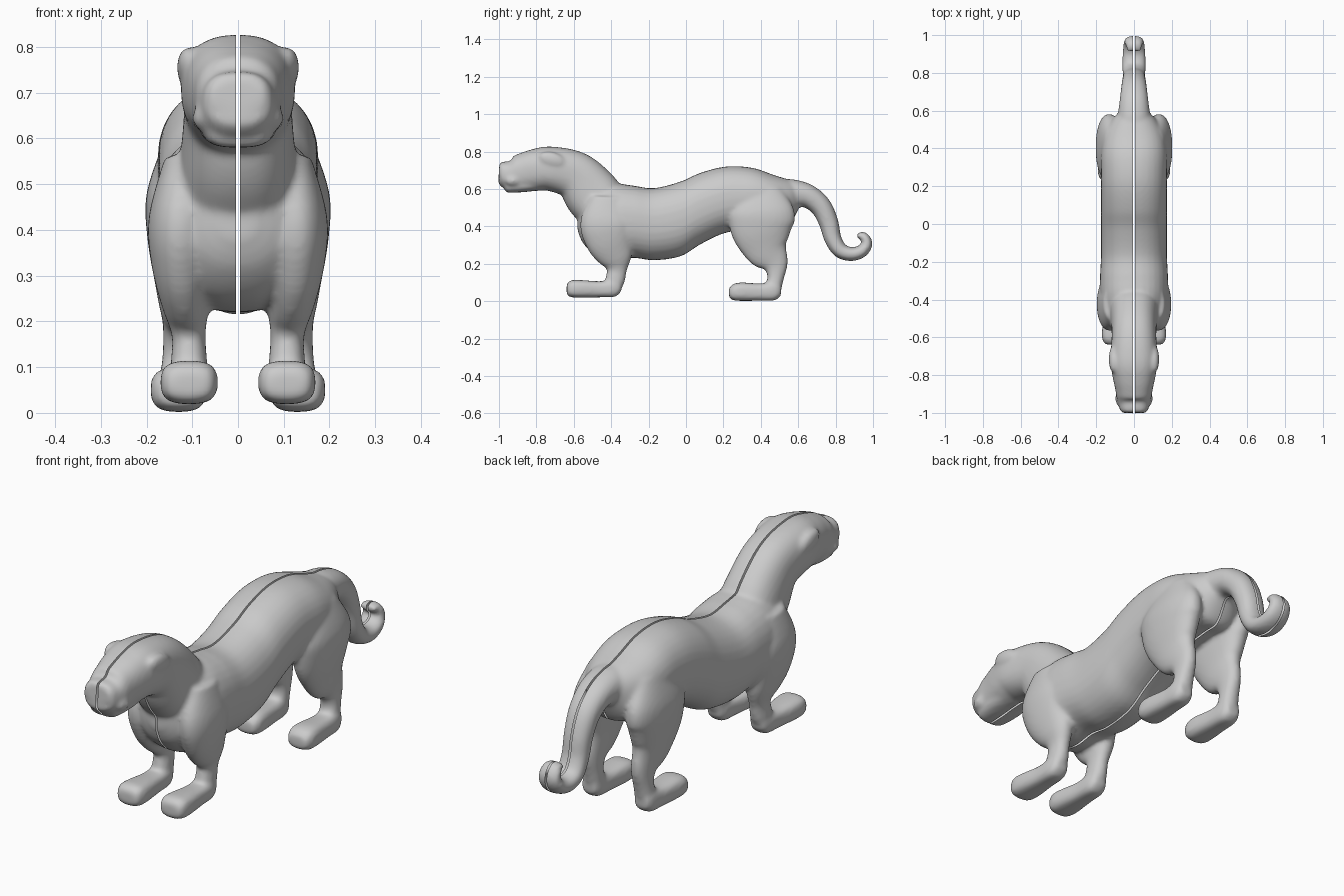
import bpy, bmesh, math
from mathutils import Matrix, Vector

if "Cube" in bpy.data.objects:
    bpy.data.objects.remove(bpy.data.objects["Cube"])

STEPS, SIDES = 6, 32
bm = bmesh.new()


def spline(keys):
    """Catmull-Rom interpolation through tuples of any length."""
    out = []
    for i in range(len(keys) - 1):
        a, b, c, d = (keys[max(i - 1, 0)], keys[i], keys[i + 1],
                      keys[min(i + 2, len(keys) - 1)])
        for s in range(STEPS):
            t = s / STEPS
            out.append([0.5 * (2 * q + (r - p) * t + (2 * p - 5 * q + 4 * r - u) * t * t
                               + (3 * q - p - 3 * r + u) * t ** 3)
                        for p, q, r, u in zip(a, b, c, d)])
    out.append(list(keys[-1]))
    return out


def power(v, p):
    return math.copysign(abs(v) ** (2 / p), v)


def tube(keys, p=2.2, upright=False):
    """Closed loft; keys are (x, y, z, side radius, in-plane radius)."""
    pts = spline(keys)
    rings = []
    for i, (x, y, z, rx, r) in enumerate(pts):
        a, b = pts[max(i - 1, 0)], pts[min(i + 1, len(pts) - 1)]
        ty, tz = b[1] - a[1], b[2] - a[2]
        length = math.hypot(ty, tz) or 1
        ny, nz = (0, 1) if upright else (-tz / length, ty / length)
        rx, r = max(rx, 0.006), max(r, 0.006)
        ring = []
        for k in range(SIDES):
            ang = 2 * math.pi * k / SIDES
            u, v = rx * power(math.cos(ang), p), r * power(math.sin(ang), p)
            ring.append(bm.verts.new((x + u, y + ny * v, z + nz * v)))
        rings.append(ring)
    faces = [bm.faces.new(rings[0]), bm.faces.new(rings[-1][::-1])]
    for r0, r1 in zip(rings, rings[1:]):
        for k in range(SIDES):
            n = (k + 1) % SIDES
            faces.append(bm.faces.new((r0[k], r1[k], r1[n], r0[n])))
    bmesh.ops.recalc_face_normals(bm, faces=faces)


def blob(centre, radii, tilt=0.0):
    m = (Matrix.Translation(centre) @ Matrix.Rotation(tilt, 4, 'X')
         @ Matrix.Diagonal((*radii, 1)))
    bmesh.ops.create_uvsphere(bm, u_segments=24, v_segments=16, radius=1, matrix=m)


# Torso, chest to rump
tube([(0, -.58, .43, .04, .05), (0, -.55, .44, .11, .13), (0, -.48, .43, .16, .185),
      (0, -.38, .425, .18, .205), (0, -.28, .425, .18, .193), (0, -.17, .412, .175, .193),
      (0, -.03, .44, .175, .2), (0, .07, .492, .175, .192), (0, .18, .535, .175, .18),
      (0, .27, .55, .175, .172), (0, .37, .55, .175, .16), (0, .47, .538, .16, .137),
      (0, .55, .53, .12, .12), (0, .6, .56, .07, .07)], p=2.3, upright=True)

# Head and neck
tube([(0, -1.0, .697, .06, .04), (0, -.985, .695, .073, .055), (0, -.955, .682, .083, .08),
      (0, -.92, .678, .092, .094), (0, -.87, .688, .1, .104), (0, -.8, .702, .115, .113),
      (0, -.72, .708, .125, .119), (0, -.59, .67, .118, .13), (0, -.5, .57, .125, .15),
      (0, -.42, .47, .14, .14)], p=2.4)

# Chin, cheek and ear
tube([(0, -.967, .615, .05, .02), (0, -.95, .615, .07, .035), (0, -.85, .63, .085, .045),
      (0, -.75, .64, .08, .04)], p=2.8, upright=True)
blob((.07, -.925, .645), (.03, .045, .03))
blob((.108, -.715, .755), (.026, .075, .042), -.3)

# Tail with curled tip
tube([(0, .5, .575, .09, .08), (0, .58, .575, .085, .075), (0, .655, .56, .076, .063),
      (0, .722, .505, .068, .057), (0, .763, .42, .062, .052), (0, .785, .335, .06, .046),
      (0, .825, .272, .062, .041), (0, .885, .252, .062, .037), (0, .94, .268, .058, .034),
      (0, .967, .308, .052, .03), (0, .95, .345, .046, .025), (0, .915, .352, .036, .014)])

# Front leg and paw
tube([(.11, -.42, .56, .05, .09), (.125, -.425, .43, .07, .14), (.125, -.41, .33, .065, .13),
      (.115, -.378, .23, .05, .092), (.108, -.37, .17, .037, .055),
      (.107, -.38, .11, .04, .052), (.107, -.39, .07, .04, .04)])
tube([(.107, -.345, .08, .03, .025), (.107, -.38, .07, .045, .046), (.107, -.46, .064, .05, .043),
      (.107, -.56, .066, .062, .047), (.107, -.61, .067, .061, .046),
      (.107, -.638, .063, .046, .032)], p=2.9, upright=True)

# Hind leg and paw
tube([(.11, .40, .6, .05, .11), (.13, .405, .48, .07, .175), (.13, .405, .38, .068, .165),
      (.128, .43, .28, .052, .122), (.124, .475, .2, .041, .073),
      (.125, .48, .13, .04, .045), (.128, .465, .07, .045, .045)])
tube([(.13, .508, .06, .03, .03), (.13, .475, .055, .046, .05), (.13, .4, .049, .051, .046),
      (.13, .3, .051, .061, .049), (.13, .255, .049, .058, .044),
      (.13, .23, .045, .042, .026)], p=2.9, upright=True)

# Fuse the parts into one soft skin
raw_mesh = bpy.data.meshes.new("raw_parts")
bm.to_mesh(raw_mesh)
bm.free()
raw = bpy.data.objects.new("raw_parts", raw_mesh)
bpy.context.collection.objects.link(raw)
fuse = raw.modifiers.new("fuse", 'REMESH')
fuse.mode = 'VOXEL'
fuse.voxel_size = 0.009
soften = raw.modifiers.new("soften", 'SMOOTH')
soften.factor = 0.5
soften.iterations = 10
bpy.context.view_layer.update()
deps = bpy.context.evaluated_depsgraph_get()
skin = bpy.data.meshes.new_from_object(raw.evaluated_get(deps))
bpy.data.objects.remove(raw)

# Keep one open half beside the seam, then mirror it
half = bmesh.new()
half.from_mesh(skin)
bmesh.ops.bisect_plane(half, geom=half.verts[:] + half.edges[:] + half.faces[:],
                       plane_co=Vector((.004, 0, 0)), plane_no=Vector((1, 0, 0)),
                       clear_inner=True)
for f in half.faces:
    f.smooth = True
half.to_mesh(skin)
half.free()
skin.name = "big_cat_body"
body = bpy.data.objects.new("big_cat_body", skin)
bpy.context.collection.objects.link(body)
mirror = body.modifiers.new("mirror", 'MIRROR')
mirror.use_mirror_merge = False
